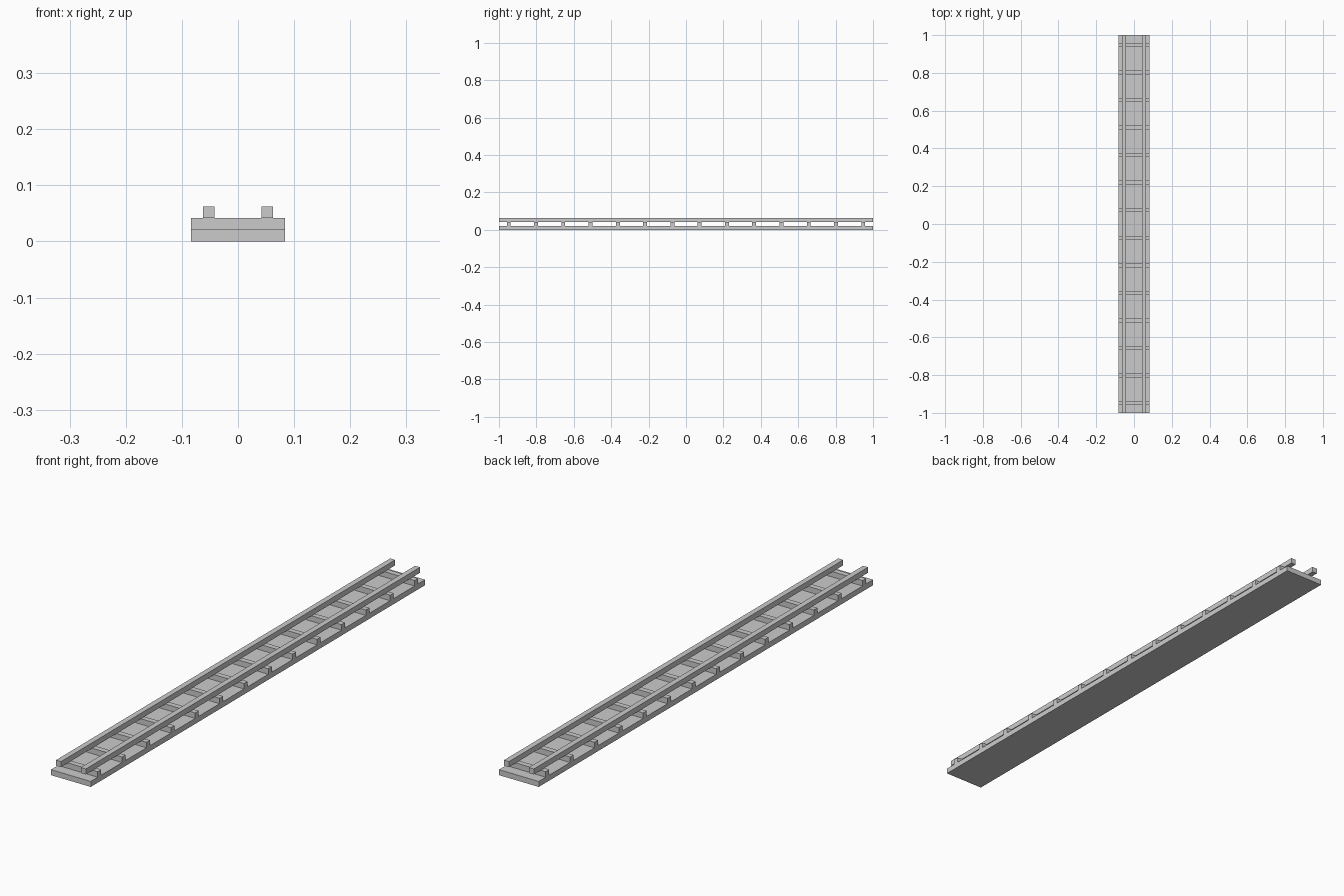
import bpy

if "Cube" in bpy.data.objects:
    bpy.data.objects.remove(bpy.data.objects["Cube"])

U = 1 / 48  # module size: every part sits on this grid


def box(name, x, y, z):
    """Box spanning the given (min, max) ranges, in modules."""
    verts = [(a * U, b * U, c * U) for a in x for b in y for c in z]
    faces = [(0, 1, 3, 2), (4, 6, 7, 5), (0, 4, 5, 1),
             (2, 3, 7, 6), (0, 2, 6, 4), (1, 5, 7, 3)]
    mesh = bpy.data.meshes.new(name)
    mesh.from_pydata(verts, [], faces)
    obj = bpy.data.objects.new(name, mesh)
    bpy.context.collection.objects.link(obj)
    return obj


# Track bed
box("track_bed", (-4, 4), (-48, 48), (0, 1))

# Sleepers, evenly spaced along the bed
sleepers = box("sleepers", (-4, 4), (-46, -45), (1, 2))
arr = sleepers.modifiers.new("repeat", 'ARRAY')
arr.count = 14
arr.use_relative_offset = False
arr.use_constant_offset = True
arr.constant_offset_displace = (0, 7 * U, 0)

# Rails, mirrored across the centre line
rails = box("rails", (2, 3), (-48, 48), (2, 3))
rails.modifiers.new("mirror", 'MIRROR')
